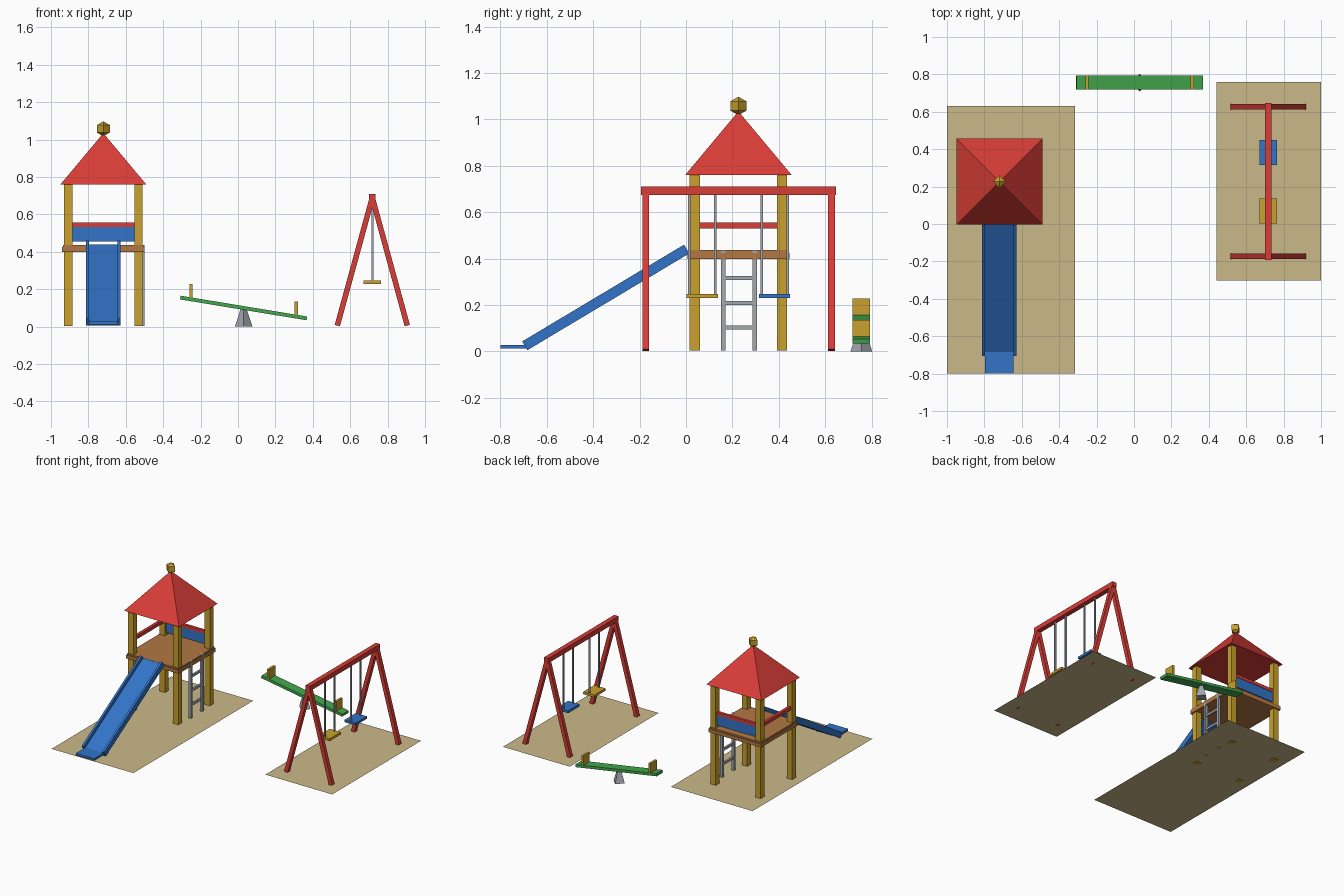
import bpy, math
from mathutils import Vector

if "Cube" in bpy.data.objects:
    bpy.data.objects.remove(bpy.data.objects["Cube"], do_unlink=True)


def material(name, rgb):
    col = [((c / 255 + 0.055) / 1.055) ** 2.4 for c in rgb] + [1]
    m = bpy.data.materials.new(name)
    m.use_nodes = True
    m.diffuse_color = col
    m.node_tree.nodes["Principled BSDF"].inputs["Base Color"].default_value = col
    return m


RED = material("red paint", (217, 61, 55))
BLUE = material("blue plastic", (50, 116, 200))
YELLOW = material("yellow wood", (201, 161, 45))
GREEN = material("green paint", (66, 167, 77))
BROWN = material("brown deck", (178, 120, 68))
GREY = material("grey metal", (163, 168, 175))
SAND = material("sand", (202, 185, 137))


def finish(name, mat):
    ob = bpy.context.object
    ob.name = name
    ob.data.materials.append(mat)
    return ob


def box(name, mat, centre, size, rot=(0, 0, 0)):
    bpy.ops.mesh.primitive_cube_add(size=1, location=centre, rotation=rot)
    ob = finish(name, mat)
    ob.scale = size
    return ob


def span(name, mat, xs, ys, zs):
    """Box given by its extents on each axis."""
    pairs = (xs, ys, zs)
    return box(name, mat, [(a + b) / 2 for a, b in pairs], [b - a for a, b in pairs])


def cone(name, mat, centre, r1, r2, depth, turn=0):
    bpy.ops.mesh.primitive_cone_add(vertices=4, radius1=r1, radius2=r2, depth=depth,
                                    location=centre, rotation=(0, 0, turn))
    return finish(name, mat)


def sand_pad(name, xs, ys):
    bpy.ops.mesh.primitive_plane_add(size=1, location=(sum(xs) / 2, sum(ys) / 2, 0.006))
    finish(name, SAND).scale = (xs[1] - xs[0], ys[1] - ys[0], 1)


sand_pad("tower_sand", (-1, -0.315), (-0.8, 0.632))
sand_pad("swing_sand", (0.44, 1), (-0.302, 0.76))

# Tower: posts, deck, guard rails, roof and finial
TX, TY = -0.72, 0.226
for sx in (-1, 1):
    for sy in (-1, 1):
        span("tower_post", YELLOW,
             (TX + sx * 0.188 - 0.022, TX + sx * 0.188 + 0.022),
             (TY + sy * 0.188 - 0.022, TY + sy * 0.188 + 0.022), (0.003, 0.76))
box("deck_frame", BROWN, (TX, TY, 0.412), (0.44, 0.44, 0.026))
box("deck_boards", BROWN, (TX, TY, 0.43), (0.43, 0.43, 0.012))
box("back_panel", BLUE, (TX, TY + 0.188, 0.494), (0.334, 0.016, 0.078))
box("back_rail", RED, (TX, TY + 0.188, 0.544), (0.334, 0.022, 0.024))
box("side_rail", RED, (TX - 0.188, TY, 0.542), (0.022, 0.334, 0.026))
cone("roof", RED, (TX, TY, 0.8975), 0.23 * math.sqrt(2), 0, 0.275, math.pi / 4)
bpy.ops.mesh.primitive_uv_sphere_add(segments=4, ring_count=2, radius=0.04,
                                     location=(TX, TY, 1.058))
finish("finial", YELLOW)

# Ladder
for y in (0.16, 0.296):
    box("ladder_rail", GREY, (-0.51, y, 0.22), (0.02, 0.02, 0.434))
for z in (0.102, 0.209, 0.316):
    box("ladder_rung", GREY, (-0.51, 0.228, z), (0.014, 0.136, 0.017))

# Slide: sloping bed with two side walls and a flat foot
top, low = Vector((TX, 0.003, 0.441)), Vector((TX, -0.695, 0.024))
slope = top - low
tilt = (math.atan2(slope.z, slope.y), 0, 0)
normal = Vector((0, -slope.z, slope.y)).normalized()
mid = (top + low) / 2
box("slide_bed", BLUE, mid - normal * 0.012, (0.17, slope.length, 0.018), tilt)
for s in (-1, 1):
    box("slide_wall", BLUE, mid + Vector((s * 0.085, 0, 0)),
        (0.016, slope.length, 0.044), tilt)
span("slide_foot", BLUE, (TX - 0.077, TX + 0.077), (-0.8, -0.68), (0.013, 0.027))

# Swing frame
SX = 0.718
span("swing_beam", RED, (SX - 0.018, SX + 0.018), (-0.193, 0.647), (0.674, 0.71))
for y in (-0.173, 0.627):
    for s in (-1, 1):
        foot, head = Vector((SX + s * 0.187, y, 0.006)), Vector((SX, y, 0.69))
        leg = head - foot
        box("swing_leg", RED, (foot + head) / 2, (0.029, 0.029, leg.length),
            (0, math.atan2(leg.x, leg.z), 0))

# Swing seats with hanging bars
for y, mat in ((0.07, YELLOW), (0.382, BLUE)):
    box("swing_seat", mat, (SX, y, 0.238), (0.093, 0.134, 0.018))
    for s in (-1, 1):
        box("swing_hanger", GREY, (SX, y + s * 0.056, 0.458), (0.011, 0.011, 0.44))

# Seesaw
PX, PY = 0.03, 0.756
lean = math.atan2(0.112, 0.68)
cone("seesaw_base", GREY, (PX, PY, 0.047), 0.047, 0.016, 0.094)
box("seesaw_plank", GREEN, (PX, PY, 0.1), (0.686, 0.074, 0.02), (0, lean, 0))
for s in (-1, 1):
    x = s * 0.281
    box("seesaw_handle", YELLOW, (PX + x, PY, 0.146 - x * math.tan(lean)),
        (0.017, 0.074, 0.072))
